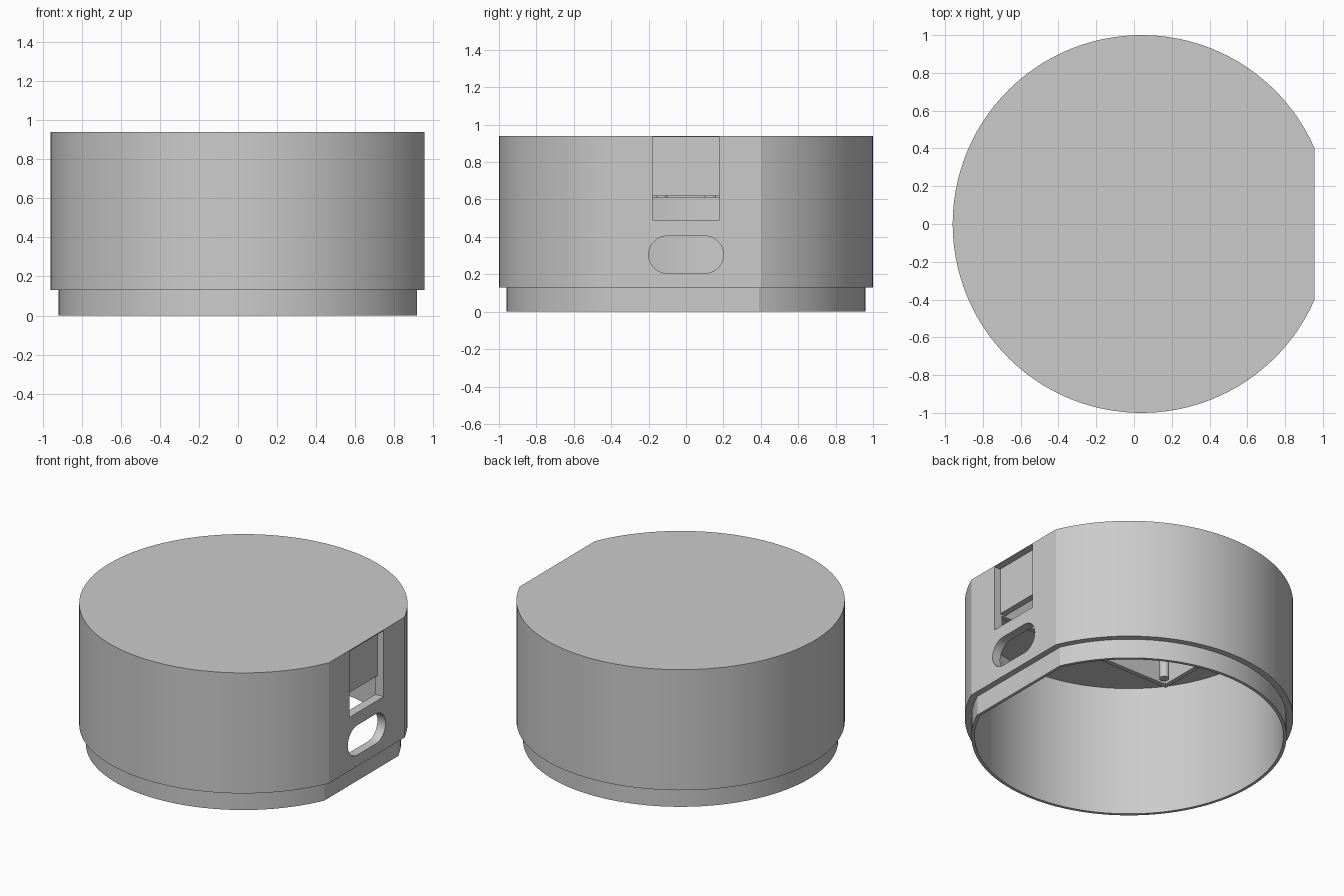
import bpy, bmesh, math
from mathutils import Matrix

if "Cube" in bpy.data.objects:
    bpy.data.objects.remove(bpy.data.objects["Cube"], do_unlink=True)

grey = bpy.data.materials.new("plain grey")
grey.use_nodes = True
grey.diffuse_color = (0.6, 0.6, 0.6, 1)
grey.node_tree.nodes["Principled BSDF"].inputs["Base Color"].default_value = (0.6, 0.6, 0.6, 1)

CENTRE = 0.04    # x of the round wall's axis
FLAT = 0.9165    # distance from the axis to the flat side
SEGMENTS = 96


def finish(name, bm):
    bmesh.ops.recalc_face_normals(bm, faces=bm.faces)
    mesh = bpy.data.meshes.new(name)
    bm.to_mesh(mesh)
    bm.free()
    mesh.materials.append(grey)
    obj = bpy.data.objects.new(name, mesh)
    bpy.context.collection.objects.link(obj)
    return obj


def box(name, x0, x1, y0, y1, z0, z1):
    bm = bmesh.new()
    bmesh.ops.create_cube(bm, size=1)
    bm.transform(Matrix.Translation(((x0 + x1) / 2, (y0 + y1) / 2, (z0 + z1) / 2))
                 @ Matrix.Diagonal((x1 - x0, y1 - y0, z1 - z0, 1)))
    return finish(name, bm)


def stadium(name, x0, x1, half_width, radius, z):
    """Rounded slot running through the wall along x."""
    bm = bmesh.new()
    verts = []
    for side in (1, -1):
        for i in range(17):
            a = -math.pi / 2 + math.pi * i / 16
            y = side * (half_width - radius + radius * math.cos(a))
            verts.append(bm.verts.new((x0, y, z + side * radius * math.sin(a))))
    face = bm.faces.new(verts)
    out = bmesh.ops.extrude_face_region(bm, geom=[face])
    moved = [g for g in out["geom"] if isinstance(g, bmesh.types.BMVert)]
    bmesh.ops.translate(bm, verts=moved, vec=(x1 - x0, 0, 0))
    return finish(name, bm)


def d_ring(bm, inset, z):
    """Circle with one flat side, shrunk by an inset."""
    r = 1 - inset
    a = math.acos((FLAT - inset) / r)
    verts = []
    for i in range(SEGMENTS + 1):
        t = a + (2 * math.pi - 2 * a) * i / SEGMENTS
        verts.append(bm.verts.new((CENTRE + r * math.cos(t), r * math.sin(t), z)))
    return verts


def smooth(obj):
    bpy.ops.object.select_all(action="DESELECT")
    obj.select_set(True)
    bpy.context.view_layer.objects.active = obj
    bpy.ops.object.shade_smooth_by_angle(angle=math.radians(20))


# Hollow housing: inner ceiling, down the inside, around the lip, up to the top
bm = bmesh.new()
profile = [(0.06, 0.88), (0.06, 0), (0.04, 0), (0.04, 0.13), (0, 0.13), (0, 0.94)]
rings = [d_ring(bm, inset, z) for inset, z in profile]
for lower, upper in zip(rings, rings[1:]):
    for i in range(len(lower)):
        j = (i + 1) % len(lower)
        bm.faces.new((lower[i], lower[j], upper[j], upper[i]))
bm.faces.new(rings[0])
bm.faces.new(rings[-1])
housing = finish("housing", bm)

# Recess, window below the panel, and rounded port through the flat side
cutters = [
    box("recess_cutter", 0.912, 1.1, -0.18, 0.18, 0.49, 0.933),
    box("window_cutter", 0.8, 1.05, -0.18, 0.18, 0.49, 0.62),
    stadium("port_cutter", 0.8, 1.1, 0.2, 0.1, 0.305),
]
bpy.context.view_layer.objects.active = housing
for cutter in cutters:
    cutter.hide_render = True
    mod = housing.modifiers.new("cut", "BOOLEAN")
    mod.operation = "DIFFERENCE"
    mod.solver = "EXACT"
    mod.object = cutter
    bpy.ops.object.modifier_apply(modifier=mod.name)
for cutter in cutters:
    bpy.data.objects.remove(cutter, do_unlink=True)
smooth(housing)

# Backing of the recessed panel
box("recess_panel", 0.87, 0.905, -0.18, 0.18, 0.62, 0.89)

# Retaining walls hanging from the ceiling behind the panel
for side, label in ((1, "back"), (-1, "front")):
    y0, y1 = sorted((side * 0.18, side * 0.21))
    box(label + "_retaining_wall", -0.4, 0.9, y0, y1, 0.61, 0.89)
box("end_retaining_wall", -0.43, -0.4, -0.21, 0.21, 0.61, 0.89)

# Corner pegs inside the retaining walls
for side, label in ((1, "back"), (-1, "front")):
    bm = bmesh.new()
    bmesh.ops.create_cone(bm, cap_ends=True, segments=24, radius1=0.03, radius2=0.03,
                          depth=0.28, matrix=Matrix.Translation((-0.35, side * 0.13, 0.75)))
    smooth(finish(label + "_corner_peg", bm))
